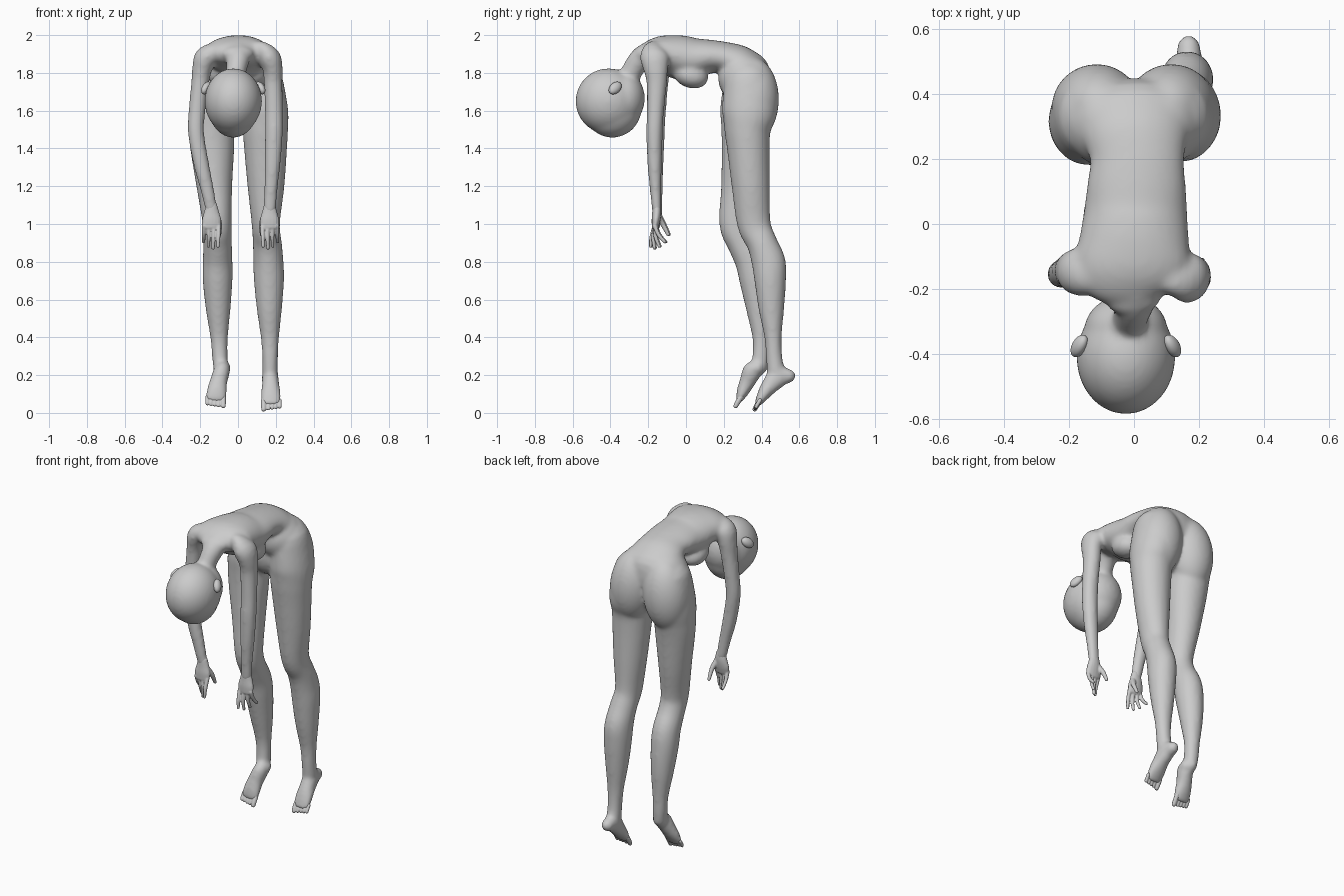
import bpy, bmesh, math
from mathutils import Vector, Matrix


def spline(a, b, c, d, t):
    """Catmull-Rom blend of four stations (x, y, z, rx, ry)."""
    return [0.5 * (2 * q + (r - p) * t + (2 * p - 5 * q + 4 * r - s) * t * t
                   + (3 * q - p - 3 * r + s) * t ** 3)
            for p, q, r, s in zip(a, b, c, d)]


def tube(bm, stations, sides=20, steps=4):
    """Rounded elliptical limb through stations (x, y, z, rx, ry)."""
    s = [stations[0]] + list(stations) + [stations[-1]]
    pts = [spline(*s[i:i + 4], k / steps) for i in range(len(s) - 3) for k in range(steps)]
    pts.append(list(stations[-1]))
    pos = [Vector(p[:3]) for p in pts]
    n = len(pts)
    rings = []
    for i in range(n):
        t = (pos[min(i + 1, n - 1)] - pos[max(i - 1, 0)]).normalized()
        rings.append((pos[i], t, pts[i][3], pts[i][4]))

    def cap(ring, sign):
        p, t, rx, ry = ring
        r = min(rx, ry)
        return [(p + t * sign * r * math.sin(a), t, rx * math.cos(a), ry * math.cos(a))
                for a in (0.4, 0.8, 1.2)]
    rings = cap(rings[0], -1)[::-1] + rings + cap(rings[-1], 1)
    loops = []
    for p, t, rx, ry in rings:
        u = Vector((1, 0, 0))
        u = (u - t * u.dot(t)).normalized()
        v = t.cross(u)
        loops.append([bm.verts.new(p + u * rx * math.cos(a) + v * ry * math.sin(a))
                      for a in (2 * math.pi * k / sides for k in range(sides))])
    faces = [bm.faces.new((A[k], A[(k + 1) % sides], B[(k + 1) % sides], B[k]))
             for A, B in zip(loops, loops[1:]) for k in range(sides)]
    faces += [bm.faces.new(loops[0]), bm.faces.new(loops[-1])]
    bmesh.ops.recalc_face_normals(bm, faces=faces)


def ball(bm, c, r, rot=(0, 0, 0)):
    m = Matrix.Translation(c)
    for ang, ax in zip(rot, 'XYZ'):
        m = m @ Matrix.Rotation(ang, 4, ax)
    bmesh.ops.create_uvsphere(bm, u_segments=32, v_segments=20, radius=1,
                              matrix=m @ Matrix.Diagonal((*r, 1)))


def finish(bm, name, voxel=0, smooth=0):
    me = bpy.data.meshes.new(name)
    bm.to_mesh(me)
    bm.free()
    for p in me.polygons:
        p.use_smooth = True
    ob = bpy.data.objects.new(name, me)
    bpy.context.collection.objects.link(ob)
    if voxel:
        m = ob.modifiers.new("fuse", 'REMESH')
        m.mode = 'VOXEL'
        m.voxel_size = voxel
        m.use_smooth_shade = True
        m = ob.modifiers.new("soften", 'SMOOTH')
        m.factor = 0.5
        m.iterations = smooth
    return ob


body = bmesh.new()

# Torso, bent forward and nearly level
tube(body, [(0, -.235, 1.90, .085, .045), (-.005, -.19, 1.905, .155, .07), (-.005, -.13, 1.907, .178, .091),
            (0, -.06, 1.893, .17, .109), (.005, .03, 1.876, .16, .114), (.008, .12, 1.886, .152, .091),
            (.01, .20, 1.88, .145, .085), (.005, .27, 1.85, .165, .102), (0, .33, 1.80, .19, .115)], 28)
ball(body, (.003, 0, 1.85), (.14, .15, .09))                                 # rib cage
for s in (-1, 1):
    ball(body, (.08 * s, .025, 1.787), (.078, .095, .067), (-.3, 0, 0))      # chest
    ball(body, (.115 * s, .355, 1.66), (.138, .137, .222), (0, -.1 * s, 0))  # buttocks
    ball(body, (.07 * s, .31, 1.77), (.14, .14, .135))                       # loins
ball(body, (0, .335, 1.76), (.15, .113, .15))                                # pelvis
ball(body, (0, .31, 1.66), (.13, .115, .15))

# Neck and hanging head
tube(body, [(0, -.17, 1.92, .09, .06), (0, -.24, 1.875, .065, .06),
            (-.01, -.285, 1.81, .054, .057), (-.02, -.32, 1.74, .057, .06)])
ball(body, (-.025, -.41, 1.65), (.152, .175, .174))
ball(body, (-.025, -.39, 1.614), (.13, .155, .157))
ball(body, (-.025, -.325, 1.665), (.128, .107, .14))

# Legs, the right one trailing further back
leg_r = [(.13, .33, 1.75, .11, .13), (.145, .335, 1.6, .121, .145), (.145, .326, 1.5, .12, .124),
         (.146, .33, 1.4, .114, .113), (.148, .343, 1.2, .098, .101), (.147, .36, 1.0, .075, .089),
         (.155, .402, .9, .077, .081), (.161, .437, .8, .08, .09), (.164, .446, .7, .08, .084),
         (.166, .452, .55, .067, .068), (.169, .461, .4, .049, .046), (.17, .466, .3, .042, .044),
         (.17, .476, .22, .042, .047)]
leg_l = [(-.13, .33, 1.75, .11, .13), (-.14, .32, 1.6, .121, .14), (-.14, .31, 1.5, .121, .124),
         (-.136, .302, 1.4, .117, .113), (-.125, .287, 1.2, .095, .101), (-.11, .267, 1.0, .077, .091),
         (-.108, .298, .9, .076, .081), (-.108, .347, .8, .079, .087), (-.108, .367, .7, .079, .084),
         (-.105, .386, .55, .066, .068), (-.1, .397, .4, .047, .046), (-.096, .395, .3, .042, .044),
         (-.092, .385, .24, .04, .047)]
tube(body, leg_r, 24)
tube(body, leg_l, 24)

# Pointed feet: heel to ball of foot
foot_r = [(.168, .545, .195, .036, .038), (.17, .49, .19, .044, .058), (.173, .445, .145, .047, .047),
          (.174, .41, .097, .055, .034), (.175, .384, .055, .054, .02)]
foot_l = [(-.072, .378, .238, .035, .037), (-.085, .352, .222, .044, .052), (-.103, .325, .165, .047, .043),
          (-.113, .3, .112, .055, .033), (-.117, .284, .073, .054, .02)]
tube(body, foot_r)
tube(body, foot_l)

# Shoulders and dangling arms
arm_r = [(.11, -.15, 1.905, .05, .078), (.163, -.165, 1.882, .062, .08), (.184, -.16, 1.82, .053, .066),
         (.186, -.155, 1.75, .05, .055), (.19, -.162, 1.6, .048, .046), (.19, -.167, 1.48, .048, .044),
         (.183, -.166, 1.32, .043, .039), (.175, -.162, 1.2, .037, .032), (.168, -.155, 1.07, .034, .025)]
arm_l = [(-.11, -.14, 1.905, .05, .075), (-.168, -.147, 1.882, .062, .075), (-.19, -.144, 1.82, .053, .063),
         (-.2, -.145, 1.75, .048, .053), (-.217, -.15, 1.6, .045, .045), (-.222, -.155, 1.48, .043, .043),
         (-.195, -.157, 1.32, .042, .039), (-.167, -.155, 1.2, .037, .032), (-.142, -.15, 1.08, .033, .025)]
tube(body, arm_r)
tube(body, arm_l)
finish(body, "body", .0105, 13)

# Hands with loosely curled fingers
for name, s, x, y in (("right_hand", 1, .167, -.155), ("left_hand", -1, -.14, -.15)):
    bm = bmesh.new()
    tube(bm, [(x, y, 1.1, .03, .022), (x, y, 1.06, .041, .024), (x, y - .004, 1.02, .051, .023),
              (x, y - .008, .985, .049, .018)], 16)
    for k, (length, curl) in enumerate(((.108, -.02), (.118, .0), (.108, .025), (.085, .055))):
        fx = x + s * (-.038 + .0255 * k)
        tube(bm, [(fx, y - .01, .99, .0125, .0125),
                  (fx + s * .002, y - .018 + curl * .5, .99 - length * .55, .011, .011),
                  (fx + s * .004, y - .012 + curl, .99 - length, .009, .009)], 10)
    tube(bm, [(x - s * .025, y + .005, 1.05, .018, .016), (x - s * .042, y + .032, 1.0, .014, .014),
              (x - s * .042, y + .06, .945, .01, .01)], 10)
    finish(bm, name, .0045, 3)

# Toes
for name, s, (x, y, z) in (("right_toes", 1, (.175, .392, .064)), ("left_toes", -1, (-.117, .291, .081))):
    bm = bmesh.new()
    for k in range(5):
        tx = x + s * (-.034 + .02 * k - (.005 if k == 0 else 0))
        r = .0145 if k == 0 else .0105
        tube(bm, [(tx, y, z + .003, r, r), (tx, y - .018, z - .026, r, r),
                  (tx, y - .028 + .002 * k, z - .045 + .003 * k, r * .9, r * .85)], 10)
    finish(bm, name, .004, 2)

# Ears, flaring away from the head
for name, s in (("right_ear", 1), ("left_ear", -1)):
    bm = bmesh.new()
    ball(bm, (-.025 + s * .143, -.375, 1.72), (.022, .042, .028), (.75, 0, s * .45))
    finish(bm, name)
